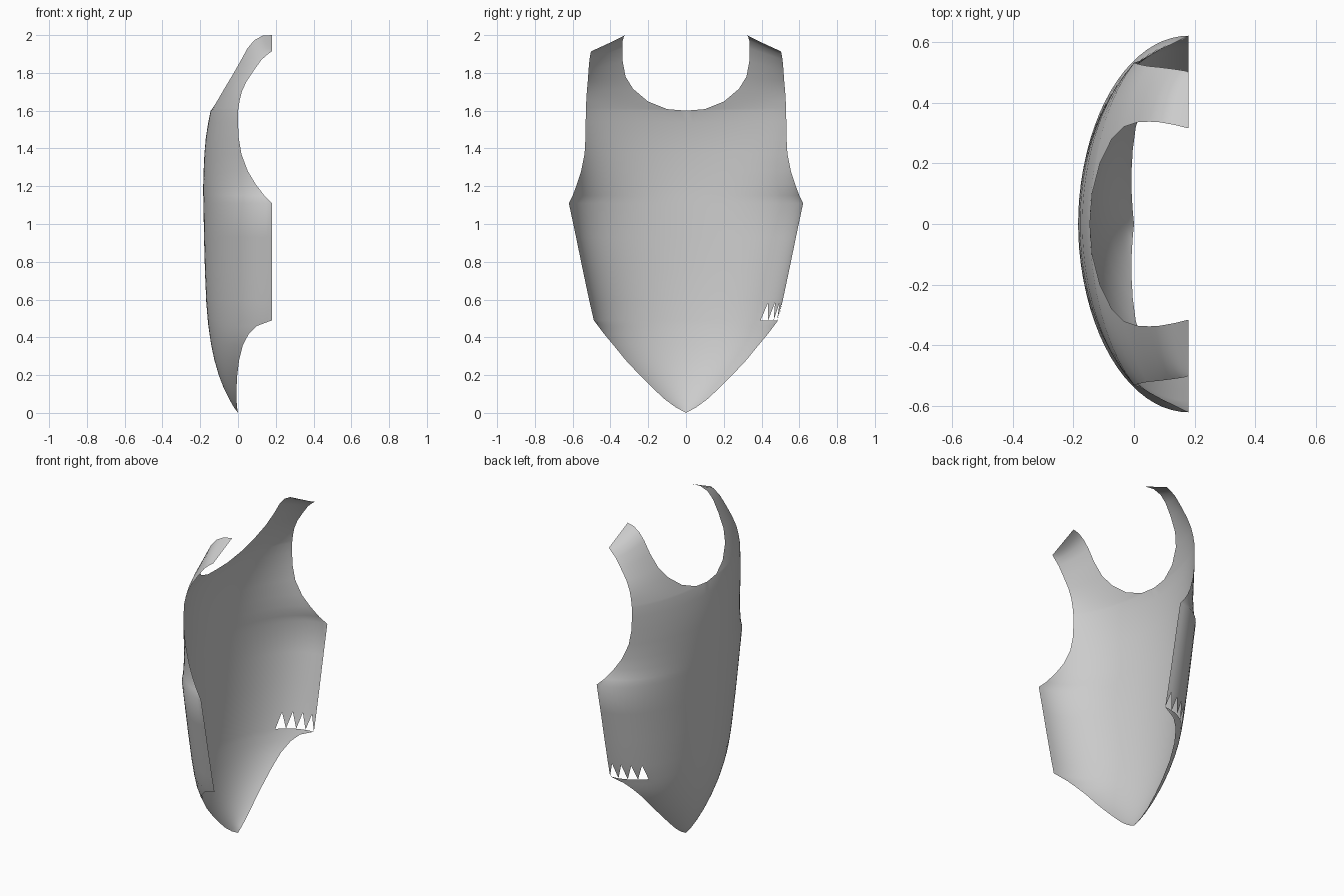
import bpy, math

# Torso rows: z, x on the centre line, x at the edge, y at the edge
torso = [
    (0.00, 0.00, 0.00, 0.00), (0.03, -0.022, -0.005, 0.055), (0.07, -0.045, -0.008, 0.11),
    (0.13, -0.075, -0.008, 0.175), (0.20, -0.102, -0.004, 0.245), (0.28, -0.125, 0.006, 0.32),
    (0.36, -0.142, 0.026, 0.385), (0.42, -0.151, 0.058, 0.435), (0.46, -0.157, 0.10, 0.465),
    (0.49, -0.16, 0.18, 0.488), (0.585, -0.168, 0.18, 0.51), (0.75, -0.175, 0.18, 0.545),
    (0.93, -0.18, 0.18, 0.582), (1.11, -0.183, 0.18, 0.62), (1.15, -0.184, 0.14, 0.60),
    (1.21, -0.184, 0.094, 0.578), (1.28, -0.182, 0.052, 0.555), (1.37, -0.178, 0.018, 0.537),
    (1.46, -0.17, 0.003, 0.532), (1.54, -0.157, 0.00, 0.531),
]
# Shoulder strap rows: neck x, y, z then armhole x, y, z
straps = [
    (-0.145, 0.00, 1.60, 0.00, 0.53, 1.60), (-0.138, 0.10, 1.608, 0.003, 0.53, 1.615),
    (-0.112, 0.20, 1.648, 0.008, 0.528, 1.65), (-0.073, 0.28, 1.715, 0.02, 0.525, 1.70),
    (-0.034, 0.32, 1.78, 0.045, 0.52, 1.755), (0.012, 0.335, 1.86, 0.085, 0.516, 1.815),
    (0.05, 0.337, 1.93, 0.125, 0.511, 1.87), (0.085, 0.335, 1.972, 0.153, 0.507, 1.895),
    (0.13, 0.327, 1.997, 0.17, 0.504, 1.908), (0.18, 0.315, 2.00, 0.18, 0.50, 1.915),
]
BACK = 0.18      # plane where the shell ends
N = 20           # columns per half
TEAR = 9         # torso row where the shell is torn
rows = [(xc, 0, z, xe, ye, z) for z, xc, xe, ye in torso] + straps


def row_point(row, t):
    """Elliptical section from the centre/neck edge to the outer edge."""
    xn, yn, zn, xa, ya, za = row
    ang = 0.98
    if yn == 0 and xn < BACK:
        ang = max(0.3, math.acos(min(1, (BACK - xa) / (BACK - xn))))
    f = math.sin(ang * t) / math.sin(ang)
    y = yn + (ya - yn) * f
    span = ya * ya - yn * yn
    w = (y * y - yn * yn) / span if span > 1e-9 else t
    sq = (BACK - xn) ** 2 * (1 - w) + (BACK - xa) ** 2 * w
    return BACK - math.sqrt(max(0, sq)), y, zn + (za - zn) * f


verts, faces, index = [], [], {}


def vert(p):
    key = tuple(round(c, 5) + 0.0 for c in p)
    if key not in index:
        index[key] = len(verts)
        verts.append(key)
    return index[key]


def add_face(ids):
    ids = list(dict.fromkeys(ids))
    if len(ids) > 2:
        faces.append(ids)


# Both mirrored halves, welded on the centre line
for side in (-1, 1):
    grid = []
    for row in rows:
        pts = [row_point(row, j / N) for j in range(N + 1)]
        grid.append([vert((x, side * y, z)) for x, y, z in pts])
    for r in range(len(rows) - 1):
        for j in range(N):
            a, b = grid[r][j], grid[r][j + 1]
            c, d = grid[r + 1][j + 1], grid[r + 1][j]
            # Saw-tooth tear on one flank
            if side == 1 and r == TEAR and j >= 12:
                quad = [a, c, d] if j % 2 == 0 else [b, c, d]
            else:
                quad = [a, b, c, d]
            add_face(quad if side == -1 else quad[::-1])

mesh = bpy.data.meshes.new("breastplate")
mesh.from_pydata(verts, [], faces)
mesh.validate()
plate = bpy.data.objects.new("breastplate", mesh)
bpy.context.collection.objects.link(plate)
bpy.context.view_layer.objects.active = plate
plate.select_set(True)
bpy.ops.object.shade_smooth_by_angle(angle=math.radians(40))
